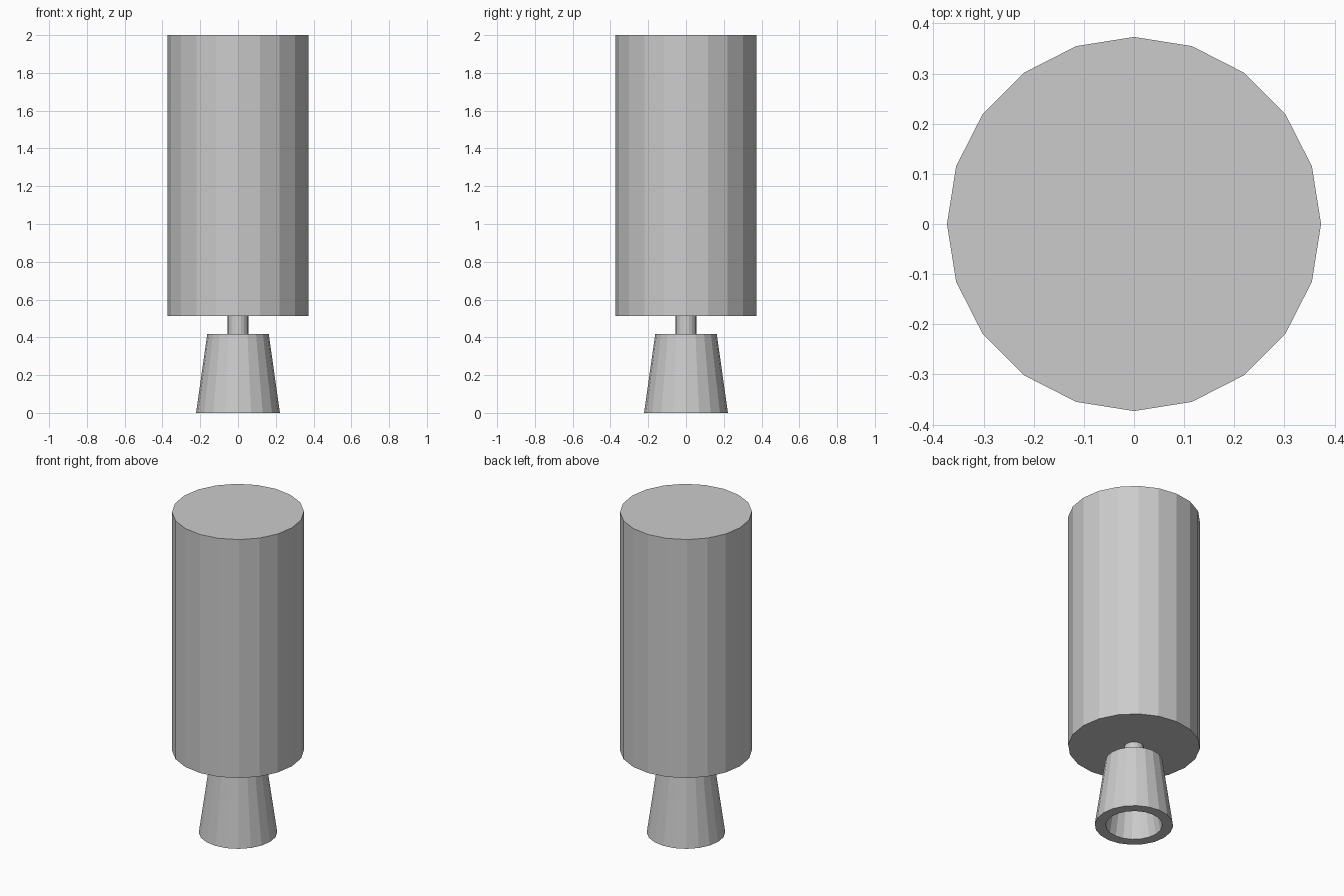
import bpy, bmesh
from math import cos, sin, tau

if "Cube" in bpy.data.objects:
    bpy.data.objects.remove(bpy.data.objects["Cube"])

SIDES = 20


def lathe(name, profile, cap_start=False, cap_end=False):
    """Revolve (radius, z) points around the z axis with flat facets."""
    bm = bmesh.new()
    rings = [[bm.verts.new((r * cos(tau * i / SIDES), r * sin(tau * i / SIDES), z))
              for i in range(SIDES)] for r, z in profile]
    for a, b in zip(rings, rings[1:]):
        for i in range(SIDES):
            j = (i + 1) % SIDES
            bm.faces.new((a[i], a[j], b[j], b[i]))
    if cap_start:
        bm.faces.new(rings[0][::-1])
    if cap_end:
        bm.faces.new(rings[-1])
    mesh = bpy.data.meshes.new(name)
    bm.to_mesh(mesh)
    bm.free()
    obj = bpy.data.objects.new(name, mesh)
    bpy.context.collection.objects.link(obj)
    return obj


# Main tank
lathe("tank", [(0.373, 0.512), (0.373, 2.0)], cap_start=True, cap_end=True)

# Thin neck joining tank and nozzle
lathe("neck", [(0.055, 0.417), (0.055, 0.512)])

# Flared nozzle: inner cavity, bottom rim, outer wall, closed top
lathe("nozzle", [(0.10, 0.36), (0.16, 0.0), (0.222, 0.0), (0.163, 0.417)],
      cap_start=True, cap_end=True)
